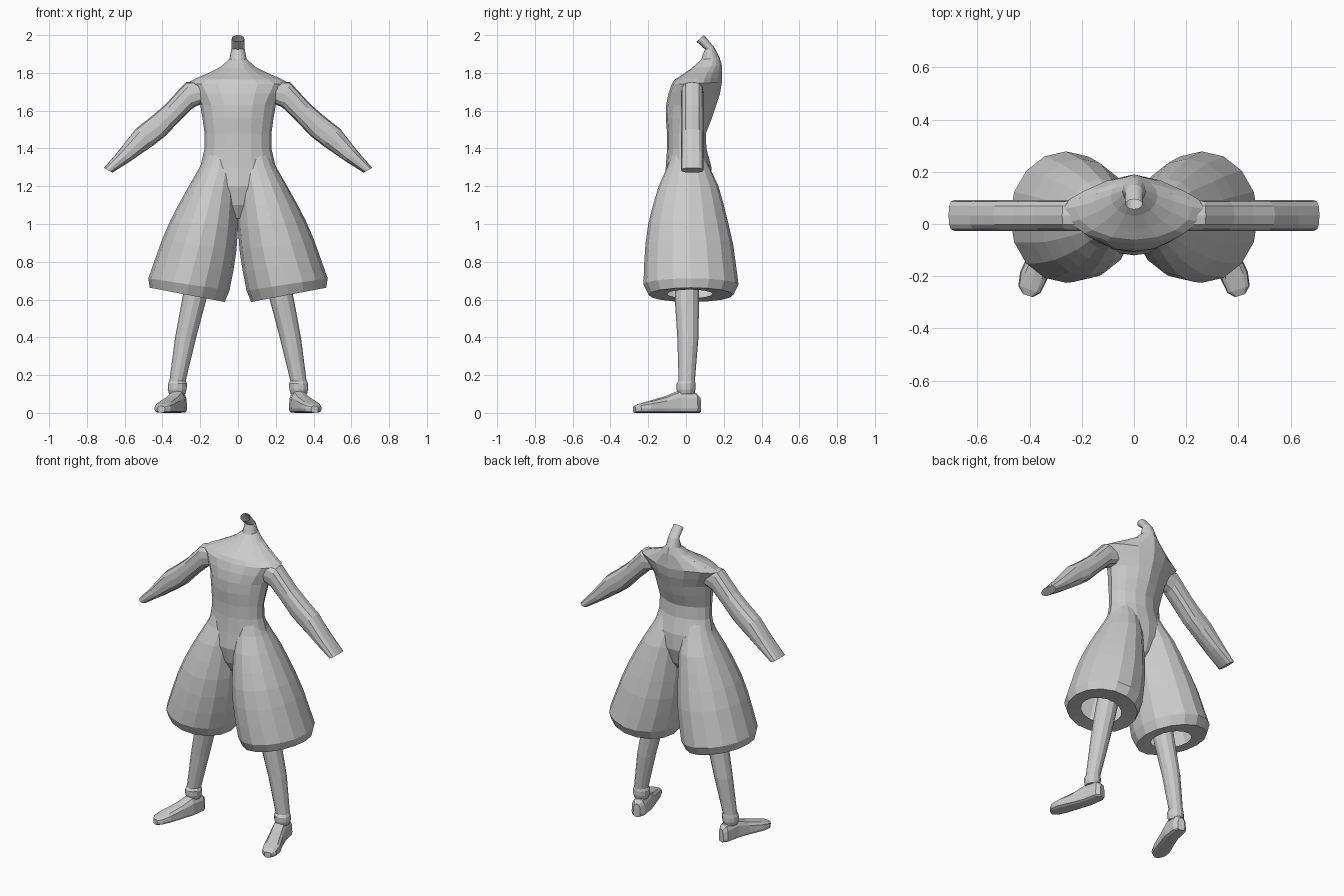
import bpy
import bmesh
from math import cos, sin, pi
from mathutils import Vector as V

if "Cube" in bpy.data.objects:
    bpy.data.objects.remove(bpy.data.objects["Cube"])

grey = bpy.data.materials.new("plain grey")
grey.use_nodes = True
grey.diffuse_color = (0.6, 0.6, 0.6, 1)
grey.node_tree.nodes["Principled BSDF"].inputs["Base Color"].default_value = (0.6, 0.6, 0.6, 1)


def oval(c, side, front, back, n, power=1.0, ridge=0.0):
    """Ring round c: half-width vector, then separate front and back offsets."""
    pts = []
    for i in range(n):
        a = 2 * pi * i / n
        x, s = cos(a), sin(a)
        x = abs(x) ** power * (1 if x > 0 else -1)
        h = abs(s) ** power
        if s > 0:
            h *= 1 - ridge + ridge * h ** 6
        pts.append(c + side * x + (back if s > 0 else front) * h)
    return pts


def loft(name, rings, cap_start=True, cap_end=True, mirror=True):
    """Skin a list of rings into one flat-shaded part, mirrored across x."""
    bm = bmesh.new()
    loops = [[bm.verts.new(p) for p in r] for r in rings]
    n = len(loops[0])
    for a, b in zip(loops, loops[1:]):
        for i in range(n):
            j = (i + 1) % n
            bm.faces.new((a[i], a[j], b[j], b[i]))
    if cap_start:
        bm.faces.new(loops[0][::-1])
    if cap_end:
        bm.faces.new(loops[-1])
    bmesh.ops.recalc_face_normals(bm, faces=bm.faces)
    me = bpy.data.meshes.new(name)
    bm.to_mesh(me)
    bm.free()
    me.materials.append(grey)
    ob = bpy.data.objects.new(name, me)
    bpy.context.collection.objects.link(ob)
    if mirror:
        mod = ob.modifiers.new("Mirror", "MIRROR")
        mod.use_mirror_merge = False
    return ob


# Torso and neck: front z, back z, half-width, front y, back y, spine ridge
torso = []
for zf, zb, w, yf, yb, ridge in [
    (1.03, 1.03, .03, -.06, .06, 0),
    (1.1, 1.1, .09, -.1, .11, 0),
    (1.2, 1.2, .18, -.12, .14, 0),
    (1.3, 1.3, .2, -.107, .135, .05),
    (1.4, 1.4, .177, -.1, .108, .1),
    (1.48, 1.48, .177, -.1, .105, .15),
    (1.56, 1.56, .188, -.107, .137, .2),
    (1.63, 1.63, .2, -.105, .16, .25),
    (1.69, 1.69, .235, -.093, .18, .3),
    (1.74, 1.75, .27, -.075, .19, .3),
    (1.765, 1.775, .225, -.06, .19, .3),
    (1.79, 1.81, .155, -.02, .19, .25),
    (1.825, 1.84, .09, .03, .19, .2),
    (1.87, 1.88, .045, .08, .178, .1),
    (1.925, 1.935, .035, .1, .15, 0),
    (1.965, 2.0, .033, .056, .095, 0),
]:
    c = V((0, (yf + yb) / 2, (zf + zb) / 2))
    torso.append(oval(c, V((w, 0, 0)), V((0, yf, zf)) - V((0, c.y, c.z)),
                      V((0, yb, zb)) - V((0, c.y, c.z)), 16, 1, ridge))
loft("torso", torso, cap_end=False, mirror=False)

# Baggy trouser legs: z, inner x, outer x, front y, back y, hem tilt
trousers = []
for z, xi, xo, yf, yb, tilt in [
    (1.38, .02, .165, -.075, .085, 0),
    (1.3, 0, .203, -.1, .125, 0),
    (1.2, 0, .257, -.145, .172, .05),
    (1.1, 0, .308, -.175, .2, .1),
    (1.0, 0, .357, -.2, .225, .12),
    (.89, .008, .402, -.215, .25, .14),
    (.78, .025, .44, -.222, .265, .15),
    (.68, .045, .475, -.225, .278, .15),
    (.625, .07, .467, -.198, .25, .19),
    (.63, .15, .39, -.1, .14, .19),
]:
    r, y = (xo - xi) / 2, (yf + yb) / 2
    trousers.append(oval(V((xi + r, y, z)), V((r, 0, r * tilt)),
                         V((0, yf - y, 0)), V((0, yb - y, 0)), 16))
loft("trouser_legs", trousers, cap_end=False)

# Arms: upper edge x, z and lower edge x, z
arms = []
for xt, zt, xb, zb in [
    (.2, 1.755, .16, 1.65),
    (.275, 1.752, .235, 1.617),
    (.385, 1.632, .3, 1.555),
    (.46, 1.568, .385, 1.465),
    (.54, 1.505, .45, 1.415),
    (.63, 1.39, .565, 1.335),
    (.71, 1.297, .665, 1.272),
]:
    c = V(((xt + xb) / 2, .033, (zt + zb) / 2))
    up = V((xt, .033, zt)) - c
    arms.append(oval(c, V((0, .059, 0)), -up, up, 12, .75))
loft("arms", arms)

# Lower legs with an ankle band: z, centre x, centre y, radius
legs = [oval(V((x, y, z)), V((r, 0, 0)), V((0, -r, 0)), V((0, r, 0)), 12)
        for z, x, y, r in [
            (.8, .19, .005, .066),
            (.6, .232, .005, .064),
            (.4, .277, .01, .056),
            (.17, .32, .004, .043),
            (.155, .32, 0, .05),
            (.125, .322, 0, .05),
            (.1, .322, 0, .043)]]
loft("lower_legs", legs)

# Feet, heel to toe: centre x, centre y, half-width, top z
across = V((.95, .3, 0))
feet = [oval(V((x, y, .022)), across * w, V((0, 0, -.022)), V((0, 0, top - .022)), 12, .65)
        for x, y, w, top in [
            (.305, .073, .022, .085),
            (.309, .05, .042, .108),
            (.325, -.04, .046, .118),
            (.35, -.11, .048, .088),
            (.385, -.2, .054, .062),
            (.4, -.25, .045, .048),
            (.406, -.274, .02, .036)]]
loft("feet", feet)
